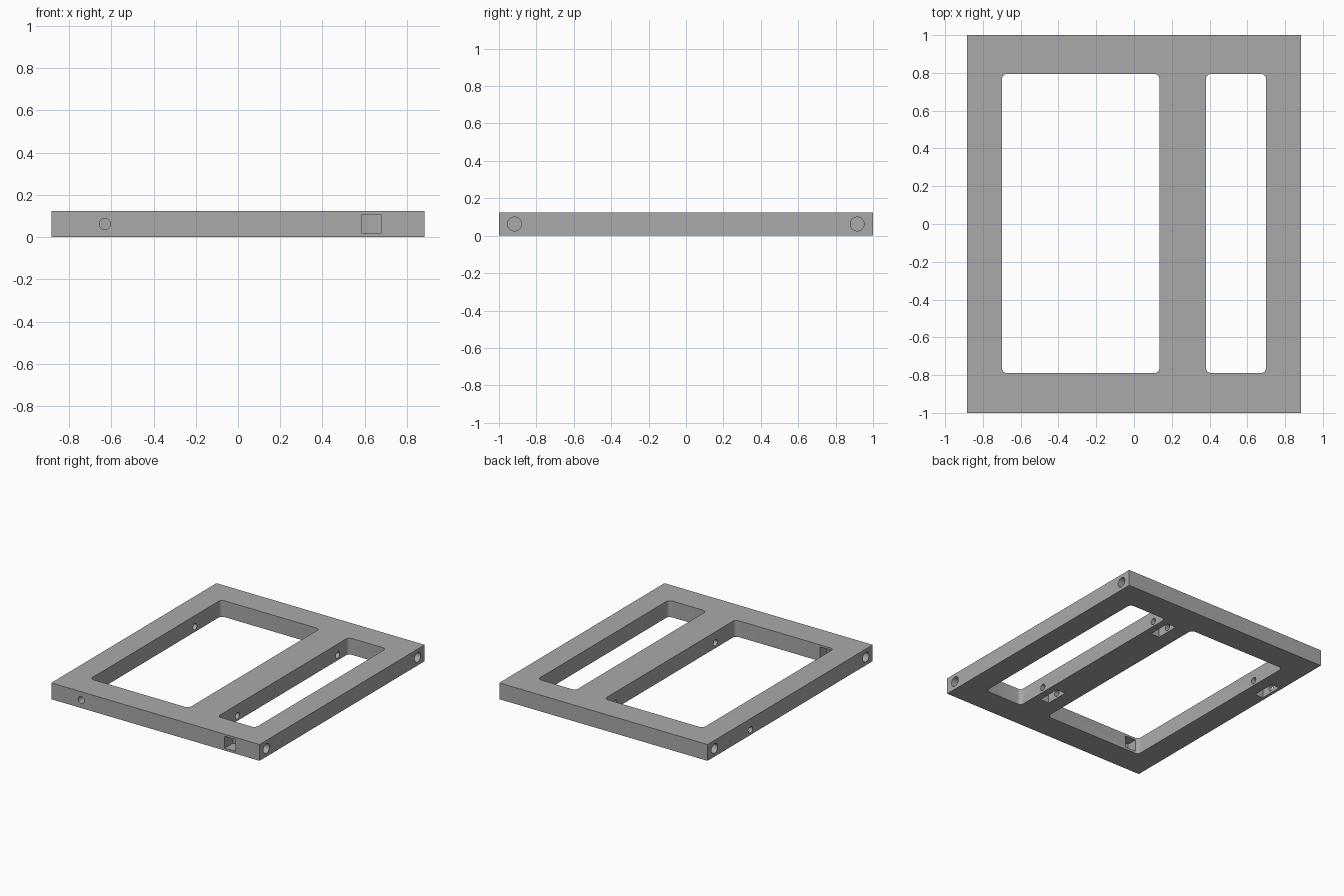
import bpy, bmesh, math
from mathutils import Matrix, Vector

if "Cube" in bpy.data.objects:
    bpy.data.objects.remove(bpy.data.objects["Cube"])

W, L, H = 1.766, 2.0, 0.125
MID = H / 2

grey = bpy.data.materials.new("plain_grey")
grey.use_nodes = True
grey.diffuse_color = (0.4, 0.4, 0.4, 1)
grey.node_tree.nodes["Principled BSDF"].inputs["Base Color"].default_value = (0.4, 0.4, 0.4, 1)


def finish(bm, name):
    mesh = bpy.data.meshes.new(name)
    bm.to_mesh(mesh)
    bm.free()
    mesh.materials.append(grey)
    obj = bpy.data.objects.new(name, mesh)
    bpy.context.collection.objects.link(obj)
    return obj


def box(name, low, high, corner=0):
    """Box between two corners, optionally with rounded upright edges."""
    low, high = Vector(low), Vector(high)
    bm = bmesh.new()
    bmesh.ops.create_cube(bm, size=1)
    for v in bm.verts:
        v.co = Vector(l + (h - l) * (c + 0.5) for l, h, c in zip(low, high, v.co))
    if corner:
        upright = [e for e in bm.edges if abs(e.verts[0].co.z - e.verts[1].co.z) > 0.01]
        bmesh.ops.bevel(bm, geom=upright, offset=corner, segments=6, profile=0.5, affect='EDGES')
    return finish(bm, name)


def rod(name, axis, start, end, radius):
    """Cylinder along x or y from start to end."""
    start, end = Vector(start), Vector(end)
    turn = Matrix.Rotation(math.pi / 2, 4, 'Y' if axis == 'x' else 'X')
    bm = bmesh.new()
    bmesh.ops.create_cone(bm, cap_ends=True, segments=24, radius1=radius, radius2=radius,
                          depth=(end - start).length,
                          matrix=Matrix.Translation((start + end) / 2) @ turn)
    return finish(bm, name)


def cut(target, cutter):
    """Subtract the cutter for good, then discard it."""
    mod = target.modifiers.new("cut", 'BOOLEAN')
    mod.operation, mod.solver, mod.object = 'DIFFERENCE', 'EXACT', cutter
    bpy.context.view_layer.objects.active = target
    bpy.ops.object.modifier_apply(modifier=mod.name)
    bpy.data.objects.remove(cutter)


# Frame plate
frame = box("frame", (-W / 2, -L / 2, 0), (W / 2, L / 2, H))

# Wide and narrow windows
for x0, x1 in ((-0.70, 0.135), (0.38, 0.70)):
    cut(frame, box("window", (x0, -0.79, -0.1), (x1, 0.795, 0.3), 0.03))

# Blind bolt holes at the four side corners
for side in (-1, 1):
    for y in (-0.917, 0.915):
        cut(frame, rod("corner_hole", 'x', (side * 0.72, y, MID), (side * 1.0, y, MID), 0.037))

# Nut pockets under the rails, each crossed by a small bolt hole
for x0, x1, y, start, end in ((0.25, 0.325, -0.55, 0.05, 0.45),
                              (0.25, 0.325, 0.665, 0.05, 0.45),
                              (-0.86, -0.79, 0.48, -1.0, -0.6)):
    cut(frame, box("nut_pocket", (x0, y - 0.09, -0.1), (x1, y + 0.09, 0.09)))
    cut(frame, rod("cross_hole", 'x', (start, y, 0.04), (end, y, 0.04), 0.024))

# Front rail: square socket on one side, round hole with inner square recess on the other
cut(frame, box("square_socket", (0.587, -1.1, 0.018), (0.677, -0.90, 0.108)))
cut(frame, rod("front_hole", 'y', (-0.63, -1.1, MID), (-0.63, -0.7, MID), 0.026))
cut(frame, box("inner_recess", (-0.675, -0.87, 0.018), (-0.585, -0.7, 0.108)))

# Smooth the round walls and keep the edges sharp
bpy.ops.object.select_all(action='DESELECT')
frame.select_set(True)
bpy.context.view_layer.objects.active = frame
bpy.ops.object.shade_smooth_by_angle(angle=math.radians(30))
